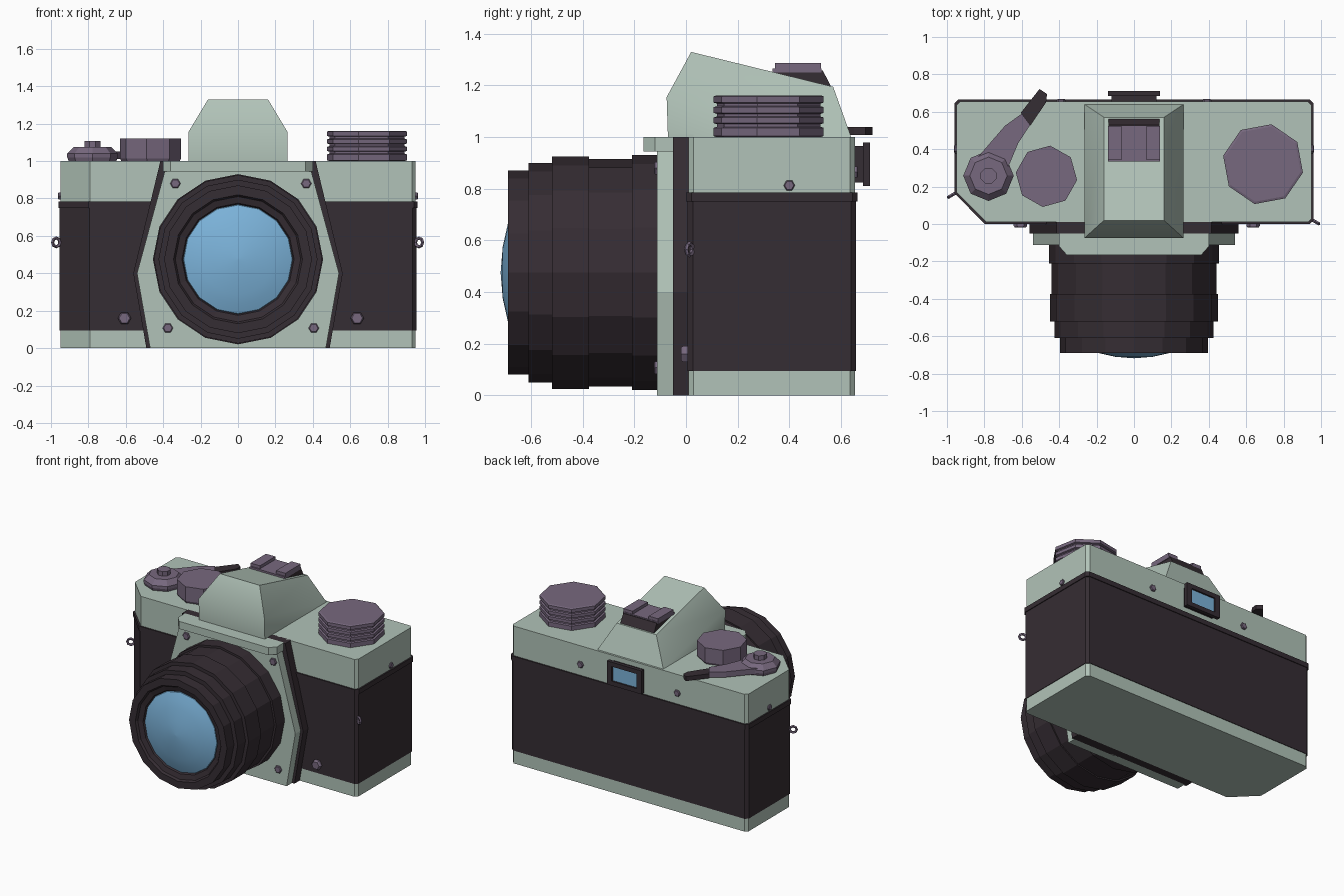
import bpy, bmesh, math
from mathutils import Matrix, Vector

if "Cube" in bpy.data.objects:
    bpy.data.objects.remove(bpy.data.objects["Cube"])


def material(name, rgb):
    m = bpy.data.materials.new(name)
    m.diffuse_color = (*rgb, 1)
    m.use_nodes = True
    m.node_tree.nodes["Principled BSDF"].inputs["Base Color"].default_value = m.diffuse_color
    return m


GREEN = material("sage_green", (0.44, 0.545, 0.48))
DARK = material("dark_leather", (0.036, 0.026, 0.033))
PURPLE = material("muted_purple", (0.185, 0.14, 0.21))
BLUE = material("glass_blue", (0.20, 0.45, 0.70))


def finish(bm, name, mat, smooth=None):
    bmesh.ops.recalc_face_normals(bm, faces=bm.faces)
    me = bpy.data.meshes.new(name)
    bm.to_mesh(me)
    bm.free()
    ob = bpy.data.objects.new(name, me)
    me.materials.append(mat)
    bpy.context.collection.objects.link(ob)
    if smooth:
        bpy.ops.object.select_all(action='DESELECT')
        ob.select_set(True)
        bpy.context.view_layer.objects.active = ob
        bpy.ops.object.shade_smooth_by_angle(angle=math.radians(smooth))
    return ob


def loft(name, rings, mat, smooth=None):
    """Join equal-length rings of 3D points and cap both ends."""
    bm = bmesh.new()
    vs = [[bm.verts.new(p) for p in r] for r in rings]
    n = len(vs[0])
    for a, b in zip(vs, vs[1:]):
        for i in range(n):
            j = (i + 1) % n
            bm.faces.new((a[i], a[j], b[j], b[i]))
    bm.faces.new(vs[0])
    bm.faces.new(vs[-1])
    bmesh.ops.remove_doubles(bm, verts=bm.verts, dist=1e-5)
    return finish(bm, name, mat, smooth)


def prism(name, pts, lo, hi, mat, axis='z'):
    def place(p, h):
        return (p[0], p[1], h) if axis == 'z' else (p[0], h, p[1])
    return loft(name, [[place(p, h) for p in pts] for h in (lo, hi)], mat)


def box(name, x0, x1, y0, y1, z0, z1, mat):
    return prism(name, [(x0, y0), (x1, y0), (x1, y1), (x0, y1)], z0, z1, mat)


def lathe(name, profile, sides, loc, mat, direction=(0, 0, 1), turn=0, smooth=None):
    """Spin (radius, height) pairs around a direction."""
    q = Matrix.Rotation(math.pi / 2, 3, 'X') if direction == (0, -1, 0) \
        else Vector(direction).to_track_quat('Z', 'Y').to_matrix()
    rings = []
    for r, h in profile:
        r = max(r, 0.001)
        ang = [math.radians(turn) + math.tau * i / sides for i in range(sides)]
        rings.append([Vector(loc) + q @ Vector((r * math.cos(a), r * math.sin(a), h)) for a in ang])
    return loft(name, rings, mat, smooth)


def mirror(pts):
    """Complete an outline given by its right half."""
    return pts + [(-x, z) for x, z in reversed(pts)]


# Body: stacked layers of one outline with a cut front corner
outline = [(-.79, .01), (.93, .01), (.95, .03), (.95, .635), (.93, .655),
           (-.93, .655), (-.95, .635), (-.95, .17)]


def layer(name, z0, z1, grow, mat):
    pts = [(x * (1 + grow / .95), .333 + (y - .333) * (1 + grow / .323)) for x, y in outline]
    prism(name, pts, z0, z1, mat)


layer("base_plate", 0, .095, 0, GREEN)
layer("leather_wrap", .095, .76, .004, DARK)
layer("leather_band", .75, .785, .01, DARK)
layer("top_cover", .785, 1.0, 0, GREEN)

# Front plates
prism("front_plate_back", mirror([(.415, 1.0), (.56, .4), (.49, 0)]), .02, -.05, DARK, 'y')
prism("front_plate", mirror([(.385, .97), (.54, .4), (.47, 0)]), -.04, -.112, GREEN, 'y')
prism("front_ledge", [(-.40, -.04), (-.40, -.12), (-.36, -.165), (.36, -.165), (.40, -.12), (.40, -.04)],
      .945, 1.0, GREEN)
box("ledge_bridge", -.265, .265, -.07, .03, .96, 1.01, GREEN)

# Lens barrel and front glass
lathe("lens_barrel", [(.455, .10), (.455, .21), (.44, .21), (.44, .375), (.45, .375), (.45, .52),
                      (.425, .52), (.425, .61), (.395, .61), (.395, .69), (.345, .69),
                      (.335, .675), (.30, .665), (.29, .645)],
      16, (0, 0, .475), DARK, (0, -1, 0))
lathe("lens_glass", [(.295, .645), (.29, .658), (.24, .677), (.19, .69), (.10, .71), (0, .718)],
      16, (0, 0, .475), BLUE, (0, -1, 0), smooth=40)

# Prism housing
bm = bmesh.new()
half = [(.265, -.07, 1.0), (.265, .64, 1.0), (.265, -.075, 1.155), (.16, .02, 1.33), (.16, .57, 1.195)]
R = [bm.verts.new(p) for p in half]
L = [bm.verts.new((-x, y, z)) for x, y, z in half]
for s in (R, L):
    for tri in ((0, 1, 2), (2, 1, 4), (2, 4, 3)):
        bm.faces.new([s[i] for i in tri])
for a, b in ((0, 2), (2, 3), (3, 4), (4, 1), (1, 0)):
    bm.faces.new((R[a], R[b], L[b], L[a]))
finish(bm, "prism_housing", GREEN, 35)

# Accessory shoe
loft("shoe_base", [[(x, y, z) for x, y in ((-w, y0), (w, y0), (w, y1), (-w, y1))]
                   for w, y0, y1, z in ((.135, .32, .57, 1.18), (.135, .34, .53, 1.258))], DARK)
box("shoe_plate", -.14, .14, .335, .525, 1.25, 1.266, PURPLE)
for s in (-1, 1):
    box("shoe_rail", *sorted((s * .065, s * .14)), .345, .522, 1.262, 1.288, PURPLE)

# Rewind knob with grooves
knob = []
for z0, z1 in ((1.0, 1.04), (1.05, 1.08), (1.09, 1.12), (1.13, 1.162)):
    knob += [(.205, z0), (.218, z0 + .004), (.218, z1 - .004), (.205, z1)]
lathe("rewind_knob", knob, 8, (.69, .32, 0), PURPLE, turn=33)

# Shutter dial
lathe("shutter_dial", [(.155, .995), (.165, 1.015), (.165, 1.12)], 8, (-.468, .255, 0), PURPLE, turn=-7)

# Advance lever, hub and release button
lathe("lever_hub", [(.125, .995), (.135, 1.02), (.135, 1.04), (.10, 1.075)], 8, (-.778, .258, 0), PURPLE, turn=0)
lathe("release_collar", [(.045, 1.07), (.045, 1.108), (.02, 1.108)], 8, (-.778, .258, 0), PURPLE, turn=22.5)
prism("advance_lever", [(-.85, .34), (-.69, .525), (-.60, .59), (-.555, .53), (-.62, .43), (-.67, .31)],
      1.01, 1.05, PURPLE)
prism("lever_tip", [(-.605, .595), (-.505, .722), (-.465, .695), (-.47, .65), (-.555, .525)],
      1.008, 1.04, DARK)

# Viewfinder eyepiece
box("eyepiece_neck", -.12, .12, .64, .69, .825, .965, DARK)
for x0, x1, z0, z1 in ((-.14, .14, .81, .842), (-.14, .14, .948, .98),
                       (-.14, -.10, .84, .95), (.10, .14, .84, .95)):
    box("eyepiece_frame", x0, x1, .685, .712, z0, z1, DARK)
box("eyepiece_glass", -.10, .10, .68, .70, .84, .95, BLUE)


# Screws on all sides
def screw(loc, d, r, h=.012):
    lathe("screw", [(r, -.01), (r, h * .6), (r * .8, h)], 6, loc, PURPLE, d)


for s in (-1, 1):
    screw((s * .35 + .015, -.112, .88), (0, -1, 0), .028)
    screw((s * .39 + .015, -.112, .107), (0, -1, 0), .028)
    screw((s * .622 + .015, .006, .16), (0, -1, 0), .036, .026)
    screw((s * .39, .655, .865), (0, 1, 0), .025)
    screw((s * .95, .40, .813), (s, 0, 0), .022)

# Strap lugs: small upright rings on the front corners
for x, y, s in ((-.972, .155, -1), (.968, .013, 1)):
    out = Vector((s * .85, -.5, 0)).normalized()
    side = Vector((-out.y, out.x, 0))
    bm = bmesh.new()
    grid = []
    for i in range(8):
        a = math.tau * i / 8
        rad = out * math.cos(a) + Vector((0, 0, 1)) * math.sin(a)
        grid.append([bm.verts.new(Vector((x, y, .565)) + rad * (.023 + .009 * math.cos(b)) + side * .009 * math.sin(b))
                     for b in (math.tau * k / 5 for k in range(5))])
    for i in range(8):
        for k in range(5):
            a, b = grid[i], grid[(i + 1) % 8]
            bm.faces.new((a[k], a[(k + 1) % 5], b[(k + 1) % 5], b[k]))
    finish(bm, "strap_lug", PURPLE)
